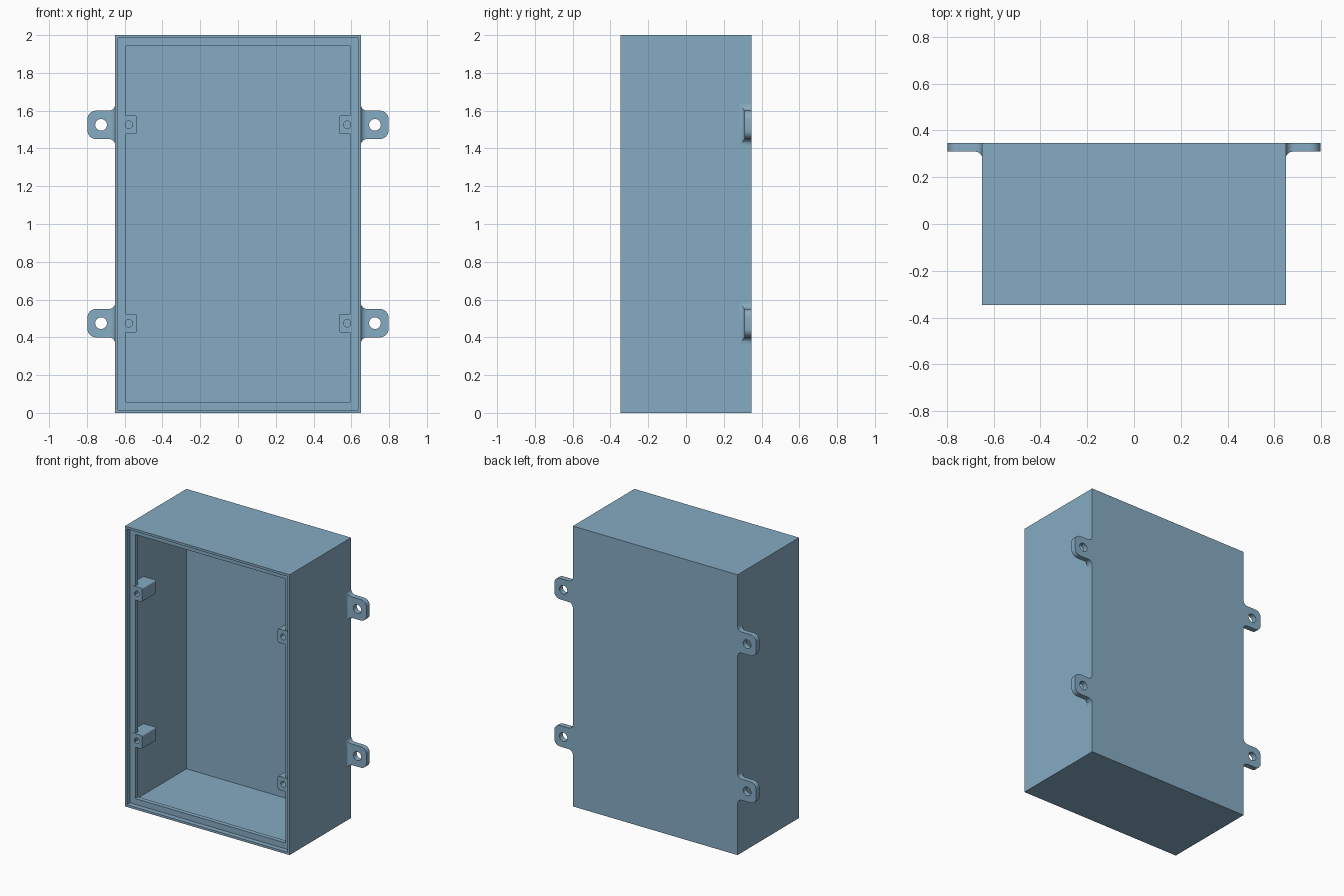
import bpy, bmesh, math

if "Cube" in bpy.data.objects:
    bpy.data.objects.remove(bpy.data.objects["Cube"])

blue = bpy.data.materials.new("slate blue")
blue.diffuse_color = (0.24, 0.41, 0.545, 1)
blue.use_nodes = True
blue.node_tree.nodes["Principled BSDF"].inputs["Base Color"].default_value = blue.diffuse_color

BACK, FRONT = 0.347, -0.347
LEVELS = (0.475, 1.525)


def finish(name, bm, smooth=False):
    bmesh.ops.recalc_face_normals(bm, faces=bm.faces)
    me = bpy.data.meshes.new(name)
    bm.to_mesh(me)
    bm.free()
    ob = bpy.data.objects.new(name, me)
    bpy.context.collection.objects.link(ob)
    me.materials.append(blue)
    if smooth:
        bpy.ops.object.select_all(action='DESELECT')
        ob.select_set(True)
        bpy.context.view_layer.objects.active = ob
        bpy.ops.object.shade_smooth_by_angle(angle=math.radians(30))
    return ob


def loft(bm, rings):
    """Skin a series of four-point rings and cap both ends."""
    loops = [[bm.verts.new(p) for p in ring] for ring in rings]
    for a, b in zip(loops, loops[1:]):
        for i in range(4):
            j = (i + 1) % 4
            bm.faces.new((a[i], a[j], b[j], b[i]))
    bm.faces.new(loops[0])
    bm.faces.new(loops[-1])


def block(name, x0, x1, y0, y1, z0, z1, round_left=0):
    bm = bmesh.new()
    loft(bm, [[(x0, y, z0), (x1, y, z0), (x1, y, z1), (x0, y, z1)] for y in (y0, y1)])
    if round_left:
        edges = [e for e in bm.edges if abs(e.verts[0].co.y - e.verts[1].co.y) > 0.01]
        bmesh.ops.bevel(bm, geom=edges, offset=round_left, segments=4,
                        profile=0.5, affect='EDGES')
    return finish(name, bm, bool(round_left))


def drill(ob, x, z, r, y0, y1):
    """Cut a round hole along y."""
    bpy.ops.mesh.primitive_cylinder_add(vertices=32, radius=r, depth=y1 - y0,
                                        location=(x, (y0 + y1) / 2, z),
                                        rotation=(math.pi / 2, 0, 0))
    cutter = bpy.context.object
    cutter.name = "hole_cutter"
    cutter.hide_render = True
    mod = ob.modifiers.new("hole", 'BOOLEAN')
    mod.operation = 'DIFFERENCE'
    mod.solver = 'EXACT'
    mod.object = cutter
    bpy.context.view_layer.objects.active = ob
    bpy.ops.object.modifier_apply(modifier=mod.name)
    bpy.data.objects.remove(cutter, do_unlink=True)
    bpy.ops.object.select_all(action='DESELECT')
    ob.select_set(True)
    bpy.ops.object.shade_smooth_by_angle(angle=math.radians(30))


# Open enclosure: outer skin, lip, seat ledge, thin flange, inner cavity
W = 0.65
bm = bmesh.new()
steps = [(0, BACK), (0, FRONT), (0.016, FRONT), (0.016, -0.312), (0.058, -0.312),
         (0.058, -0.28), (0.016, -0.28), (0.016, BACK - 0.023)]
loft(bm, [[(-W + t, y, t), (W - t, y, t), (W - t, y, 2 - t), (-W + t, y, 2 - t)]
          for t, y in steps])
finish("enclosure", bm)

# Mounting tab: flared root, rounded outer corners
R_ROOT, R_TIP, HALF, TIP = 0.034, 0.045, 0.075, 0.797


def tab_stations():
    n = 8
    out = []
    for i in range(n + 1):                       # flare against the wall
        a = math.pi / 2 * i / n
        flare = R_ROOT * (1 - math.sin(a))
        out.append((W + R_ROOT * (1 - math.cos(a)), HALF + flare,
                    0.31 - flare * 0.75))
    for i in range(n + 1):                       # rounded tip
        a = math.pi / 2 * i / n
        out.append((TIP - R_TIP + R_TIP * math.sin(a),
                    HALF - R_TIP * (1 - math.cos(a)), 0.31))
    return out


for side, s in (("left", -1), ("right", 1)):
    for level, z in zip(("lower", "upper"), LEVELS):
        tag = f"{level}_{side}"
        bm = bmesh.new()
        loft(bm, [[(s * x, y, z - h), (s * x, BACK, z - h),
                   (s * x, BACK, z + h), (s * x, y, z + h)]
                  for x, h, y in tab_stations()])
        tab = finish("mounting_tab_" + tag, bm)
        drill(tab, s * 0.725, z, 0.031, 0.2, 0.45)

        # Screw post and the web joining it to the side wall
        xs = sorted((s * 0.535, s * 0.617))
        post = block("screw_post_" + tag, *xs, -0.316, -0.16, z - 0.049, z + 0.049, 0.01)
        drill(post, s * 0.578, z, 0.02, -0.4, -0.2)
        xs = sorted((s * 0.605, s * 0.636))
        block("post_web_" + tag, *xs, -0.282, -0.16, z - 0.049, z + 0.049)
